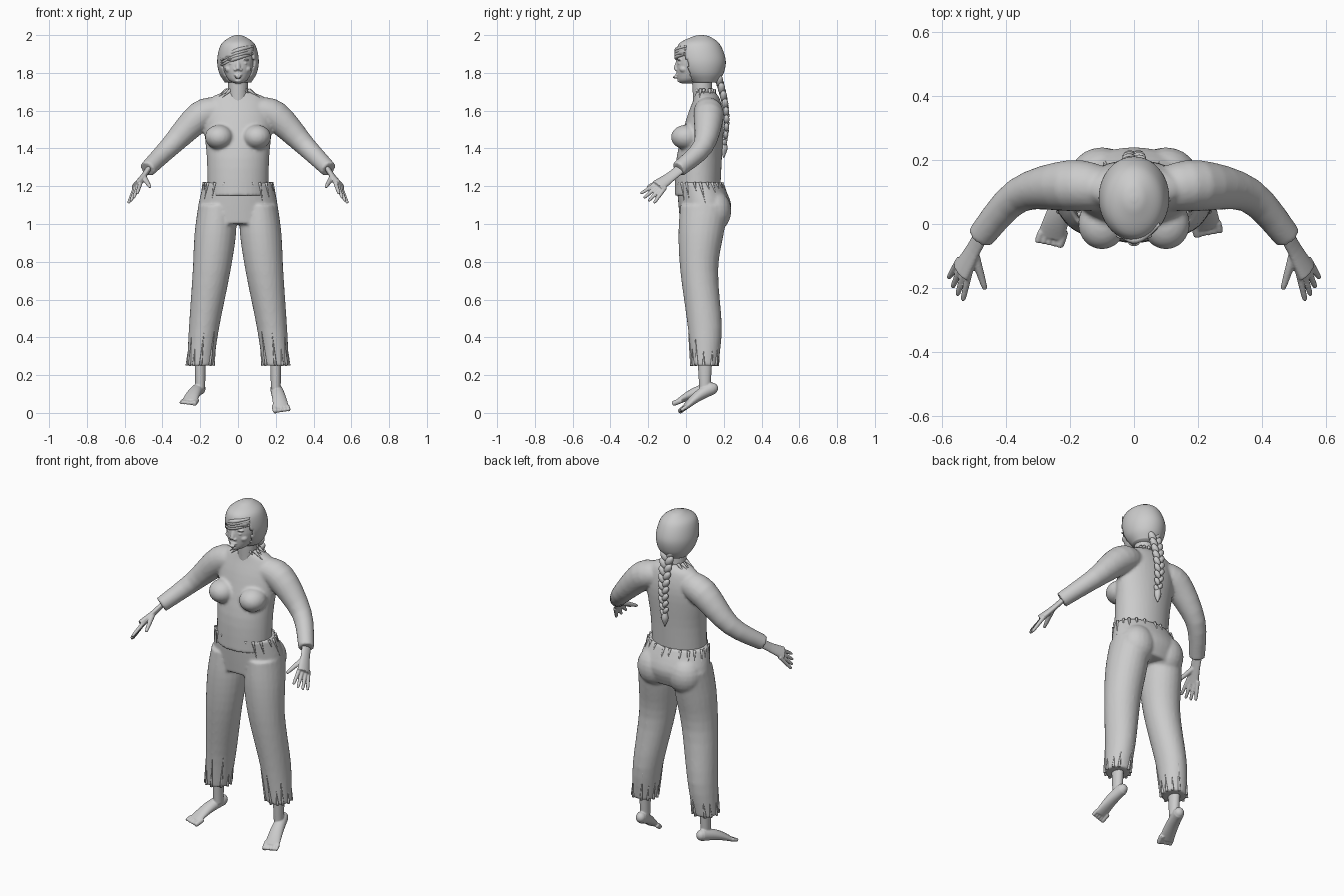
import bpy, bmesh, math, random
from mathutils import Vector, Matrix, Euler

random.seed(4)
if "Cube" in bpy.data.objects:
    bpy.data.objects.remove(bpy.data.objects["Cube"])

GREY = (.6, .6, .6, 1)
material = bpy.data.materials.new("plain_grey")
material.use_nodes = True
material.diffuse_color = GREY
material.node_tree.nodes["Principled BSDF"].inputs["Base Color"].default_value = GREY

UP = Vector((0, 0, 1))
FRONT = Vector((0, -1, 0))


def smooth_rows(rows, steps):
    """Catmull-Rom interpolation between the given sections."""
    result, last = [], len(rows) - 1
    for i in range(last):
        before, start, end, after = [rows[max(0, min(last, i + k))] for k in (-1, 0, 1, 2)]
        for step in range(steps):
            t = step / steps
            result.append([b + t / 2 * (c - a + t * (2*a - 5*b + 4*c - d + t * (3*(b - c) + d - a)))
                           for a, b, c, d in zip(before, start, end, after)])
    return result + [list(rows[-1])]


def loft(bm, rows, across=None, sides=24, steps=4):
    """Skin sections (x, y, z, half width, half depth); level rings unless across is given."""
    rows = smooth_rows(rows, steps)
    centres = [Vector(row[:3]) for row in rows]
    rings = []
    for i, (row, centre) in enumerate(zip(rows, centres)):
        normal = UP
        if across:
            normal = (centres[min(i + 1, len(rows) - 1)] - centres[max(i - 1, 0)]).normalized()
        u = normal.cross(across or FRONT).normalized()
        v = normal.cross(u)
        angles = [math.tau * k / sides for k in range(sides)]
        rings.append([bm.verts.new(centre + u * row[3] * math.cos(a) + v * row[-1] * math.sin(a))
                      for a in angles])
    for lower, upper in zip(rings, rings[1:]):
        for k in range(sides):
            bm.faces.new((lower[k - 1], lower[k], upper[k], upper[k - 1]))
    bm.faces.new(rings[0])
    bm.faces.new(rings[-1])


def taper(bm, start, end, thick, thin, sides=12):
    """Straight round limb that narrows and closes softly at its end."""
    start, end = Vector(start), Vector(end)
    near_tip = start.lerp(end, .85)
    loft(bm, [(*start, thick), (*near_tip, thin), (*end, thin / 2)],
         (end - start).orthogonal(), sides)


def blob(bm, centre, size, tilt=0):
    matrix = Matrix.LocRotScale(Vector(centre), Euler((0, tilt, 0)), Vector(size))
    bmesh.ops.create_uvsphere(bm, u_segments=20, v_segments=12, radius=1, matrix=matrix)


def add_mirror(bm):
    """Copy everything built so far to the other side."""
    copy = bmesh.ops.duplicate(bm, geom=bm.verts[:] + bm.edges[:] + bm.faces[:])["geom"]
    verts = [item for item in copy if isinstance(item, bmesh.types.BMVert)]
    bmesh.ops.scale(bm, vec=(-1, 1, 1), verts=verts)


def ring_point(ring, angle):
    x, y, z, width, depth = ring
    return Vector((x + width * math.cos(angle), y + depth * math.sin(angle), z))


def fold_ring(bm, count, edge, limit, thick):
    """Ragged folds running from an edge towards a second ring."""
    for k in range(count):
        angle = math.tau * (k + random.uniform(-.3, .3)) / count
        start = ring_point(edge, angle)
        end = start.lerp(ring_point(limit, angle), random.uniform(.3, 1))
        taper(bm, start, end, thick, thick / 4, sides=8)


def finish(name, bm, voxel=None):
    bmesh.ops.recalc_face_normals(bm, faces=bm.faces)
    for face in bm.faces:
        face.smooth = True
    mesh = bpy.data.meshes.new(name)
    bm.to_mesh(mesh)
    bm.free()
    mesh.materials.append(material)
    obj = bpy.data.objects.new(name, mesh)
    bpy.context.collection.objects.link(obj)
    if voxel:
        fuse = obj.modifiers.new("fuse", 'REMESH')
        fuse.mode = 'VOXEL'
        fuse.voxel_size = voxel
        fuse.use_smooth_shade = True
        relax = obj.modifiers.new("relax", 'SMOOTH')
        relax.iterations = 3
    return obj


# Shirt: sleeves, bust and torso fused together
bm = bmesh.new()
loft(bm, [(.1, .11, 1.6, .07), (.2, .12, 1.57, .08), (.36, .09, 1.41, .055),
          (.48, -.04, 1.29, .043)], FRONT)
blob(bm, (.1, 0, 1.46), (.075, .08, .065))
add_mirror(bm)
loft(bm, [(0, .06, 1.15, .16, .12), (0, .07, 1.35, .165, .12), (0, .1, 1.55, .18, .1),
          (0, .11, 1.66, .15, .07), (0, .1, 1.7, .07, .05)], sides=40)
finish("shirt", bm, .009)

# Trousers: two legs, seat and pelvis fused together
hem = (.2, .1, .25, .07, .07)
shin = (.18, .1, .45, .08, .09)
waist = (0, .07, 1.22, .18, .12)
hips = (0, .1, 1.1, .21, .14)
bm = bmesh.new()
loft(bm, [(.11, .1, 1.1, .1, .13), (.12, .08, .95, .11, .12), (.14, .07, .75, .1, .1), shin, hem])
blob(bm, (.1, .15, 1.07), (.1, .09, .11))
add_mirror(bm)
loft(bm, [waist, hips, (0, .09, 1, .21, .12)], sides=40)
finish("trousers", bm, .009)

# Ragged cloth at the trouser hems, waist and collar
bm = bmesh.new()
fold_ring(bm, 11, hem, shin, .008)
add_mirror(bm)
fold_ring(bm, 22, waist, hips, .008)
fold_ring(bm, 14, (0, .1, 1.71, .06, .05), (0, .1, 1.67, .13, .06), .01)
finish("cloth_folds", bm)

# Hands: palm, thumb and four fanned fingers
bm = bmesh.new()
palm_normal = Vector((-.8, 0, -.6))
loft(bm, [(.47, -.02, 1.3, .03), (.5, -.08, 1.25, .03), (.54, -.15, 1.2, .04)], palm_normal)
for vert in bm.verts:  # flatten the palm towards the knuckles
    middle = Vector((.47, -.02, 1.3)).lerp(Vector((.54, -.15, 1.2)), min(1, -vert.co.y / .15))
    vert.co -= palm_normal * (vert.co - middle).dot(palm_normal) * .5
taper(bm, (.5, -.09, 1.25), (.465, -.205, 1.195), .016, .01)
for k in range(4):
    f = k / 3
    knuckle = Vector((.515, -.15, 1.22)).lerp(Vector((.55, -.12, 1.18)), f)
    tip = Vector((.535, -.24, 1.16)).lerp(Vector((.58, -.17, 1.11)), f)
    tip += (tip - knuckle) * .1 * math.sin(math.pi * f)
    taper(bm, knuckle.lerp(tip, -.2), tip, .012, .009)
add_mirror(bm)
finish("hands", bm, .004)

# Feet: pitched down, the right one turned outwards
heel = Vector((.2, .14, .13))
for side, name, ball in ((1, "left_foot", (.23, -.01, .025)), (-1, "right_foot", (.26, -.04, .06))):
    bm = bmesh.new()
    ball = Vector(ball)
    ahead = (ball - heel).normalized()
    loft(bm, [(.2, .1, .3, .03, .04), (.2, .1, .13, .026, .03)])
    blob(bm, heel, (.028, .03, .03))
    sole = []
    for step in range(5):
        f = step / 4
        centre = heel.lerp(ball, f) + UP * .012 * math.sin(math.pi * f)
        sole.append((*centre, .03 + .013 * f, .033 - .02 * f * f))
    loft(bm, sole, UP)
    for k in range(5):
        root = ball + Vector((.018 * (k - 2), 0, 0))
        thick = .014 if k == 0 else .01
        taper(bm, root - ahead * .02, root + ahead * (.036 - .004 * k), thick, thick)
    bmesh.ops.scale(bm, vec=(side, 1, 1), verts=bm.verts)
    finish(name, bm, .004)

# Head: brows, eyes, nostrils and cheeks, then skull, neck, nose and mouth
bm = bmesh.new()
blob(bm, (.036, -.034, 1.872), (.024, .014, .006), .12)
blob(bm, (.034, -.034, 1.85), (.015, .01, .006))
blob(bm, (.014, -.05, 1.817), (.01, .01, .007))
blob(bm, (.045, -.01, 1.82), (.025, .025, .02))
add_mirror(bm)
loft(bm, [(0, 0, 1.745, .02, .03), (0, .02, 1.77, .055, .065), (0, .05, 1.85, .085, .1),
          (0, .07, 1.94, .08, .1), (0, .07, 1.98, .04, .05)], sides=36)
taper(bm, (0, .09, 1.65), (0, .08, 1.85), .052, .05, sides=24)
taper(bm, (0, -.04, 1.87), (0, -.054, 1.815), .009, .014)
for z, width in ((1.79, .023), (1.777, .02), (1.757, .018)):
    blob(bm, (0, z - 1.835, z) if z > 1.76 else (0, -.035, z), (width, .012, .007))
finish("head", bm, .004)

# Hair: cap opened around the face, with swept fringe locks
bm = bmesh.new()
loft(bm, [(0, .1, 1.75, .07, .07), (0, .09, 1.8, .1, .11), (0, .08, 1.87, .11, .13),
          (0, .07, 1.95, .09, .11), (0, .08, 1.99, .04, .05), (0, .08, 2, .01, .01)], sides=64, steps=6)
opening = []
for face in bm.faces:
    spot = face.calc_center_median()
    if spot.y < .02 - (spot.z - 1.8) / 4 and spot.z < 1.89 + spot.x / 5:
        opening.append(face)
bmesh.ops.delete(bm, geom=opening, context='FACES')
cap = finish("hair_cap", bm)
shell = cap.modifiers.new("thickness", 'SOLIDIFY')
shell.thickness = .014

bm = bmesh.new()
for k in range(4):
    drop = .013 * k
    loft(bm, [(.08, 0, 1.94 - drop, .005), (0, -.05, 1.92 - drop, .012),
              (-.09, .01, 1.88 - drop, .004)], FRONT + UP, sides=12, steps=8)
finish("fringe", bm)

# Plait down the back, ending in a tuft
bm = bmesh.new()
strands = 18
for k in range(strands):
    f = k / (strands - 1)
    side = 1 if k % 2 else -1
    size = 1 - .4 * f
    centre = (side * .018 * size, .17 + .045 * math.sin(2.3 * f), 1.78 - .35 * f)
    blob(bm, centre, Vector((.021, .021, .036)) * size, side * .6)
loft(bm, [(0, .2, 1.44, .01), (0, .2, 1.4, .02), (0, .2, 1.35, .002)], sides=12)
finish("plait", bm)
